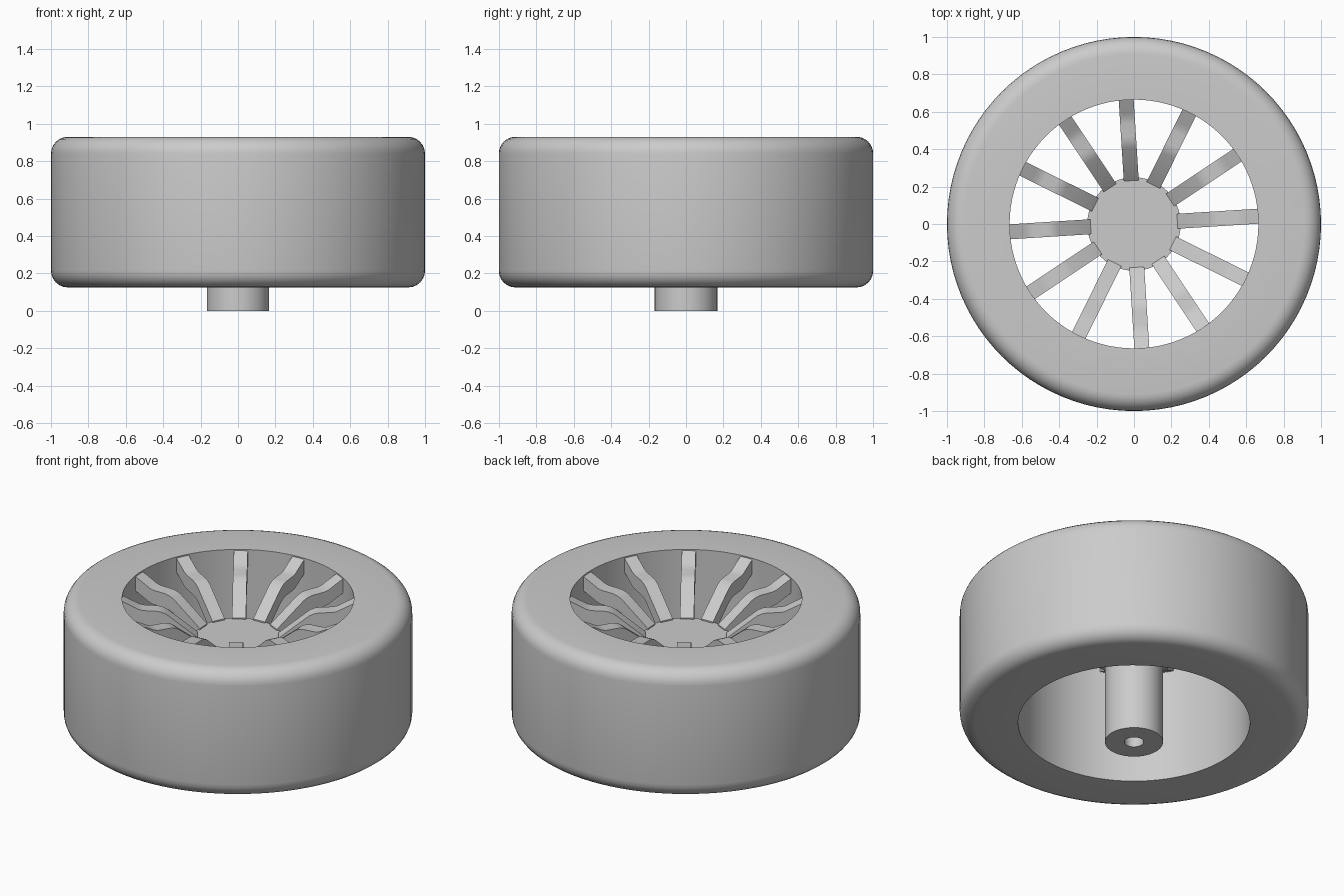
import bpy, bmesh, math
from mathutils import Matrix, Vector

cube = bpy.data.objects.get("Cube")
if cube:
    bpy.data.objects.remove(cube, do_unlink=True)

grey = bpy.data.materials.new("plain grey")
grey.use_nodes = True
grey.diffuse_color = (0.6, 0.6, 0.6, 1)
grey.node_tree.nodes["Principled BSDF"].inputs["Base Color"].default_value = (0.6, 0.6, 0.6, 1)


def finish(bm, name):
    """Turn a bmesh into a smooth-shaded object with sharp edges kept."""
    bmesh.ops.recalc_face_normals(bm, faces=bm.faces[:])
    mesh = bpy.data.meshes.new(name)
    bm.to_mesh(mesh)
    bm.free()
    mesh.materials.append(grey)
    obj = bpy.data.objects.new(name, mesh)
    bpy.context.collection.objects.link(obj)
    bpy.ops.object.select_all(action='DESELECT')
    obj.select_set(True)
    bpy.context.view_layer.objects.active = obj
    bpy.ops.object.shade_smooth_by_angle(angle=math.radians(30))
    return obj


def lathe(name, profile, steps, closed):
    """Spin a (radius, height) profile around the vertical axis."""
    bm = bmesh.new()
    verts = [bm.verts.new((r, 0, z)) for r, z in profile]
    edges = [bm.edges.new(pair) for pair in zip(verts, verts[1:])]
    if closed:
        edges.append(bm.edges.new((verts[-1], verts[0])))
    bmesh.ops.spin(bm, geom=verts + edges, cent=(0, 0, 0), axis=(0, 0, 1),
                   angle=math.tau, steps=steps, use_duplicate=False)
    bmesh.ops.remove_doubles(bm, verts=bm.verts[:], dist=1e-4)
    return finish(bm, name)


# Tyre: flat sides, rounded shoulders, straight inner wall
BOTTOM, TOP, INNER, ROUND = 0.125, 0.93, 0.665, 0.09


def shoulder(z, start):
    angles = [math.radians(start + 15 * i) for i in range(7)]
    return [(1 - ROUND + ROUND * math.cos(a), z + ROUND * math.sin(a)) for a in angles]


tyre = [(INNER, BOTTOM)] + shoulder(BOTTOM + ROUND, -90) + shoulder(TOP - ROUND, 0) + [(INNER, TOP)]
lathe("tyre", tyre, 96, True)

# Hub disc with a bored axle below it
lathe("hub_and_axle", [(0, 0.5), (0.055, 0.5), (0.055, 0), (0.167, 0), (0.167, 0.58),
                       (0.25, 0.58), (0.25, 0.69), (0, 0.69)], 48, False)

# Spokes: S-shaped bars from the hub up to the rim
SPOKES, WIDTH, DEPTH = 12, 0.08, 0.09
path = [(0.232, 0.698), (0.41, 0.843), (0.44, 0.857), (0.47, 0.862),
        (0.54, 0.865), (0.57, 0.872), (0.595, 0.886), (0.67, 0.925)]
outline = path + [(r, z - DEPTH) for r, z in reversed(path)]
for i in range(SPOKES):
    bm = bmesh.new()
    side = bm.faces.new([bm.verts.new((r, -WIDTH / 2, z)) for r, z in outline])
    bar = bmesh.ops.extrude_face_region(bm, geom=[side])["geom"]
    moved = [v for v in bar if isinstance(v, bmesh.types.BMVert)]
    bmesh.ops.translate(bm, verts=moved, vec=Vector((0, WIDTH, 0)))
    turn = Matrix.Rotation(math.radians(3.6) + math.tau * i / SPOKES, 4, 'Z')
    bm.transform(turn)
    finish(bm, f"spoke_{i + 1}")
